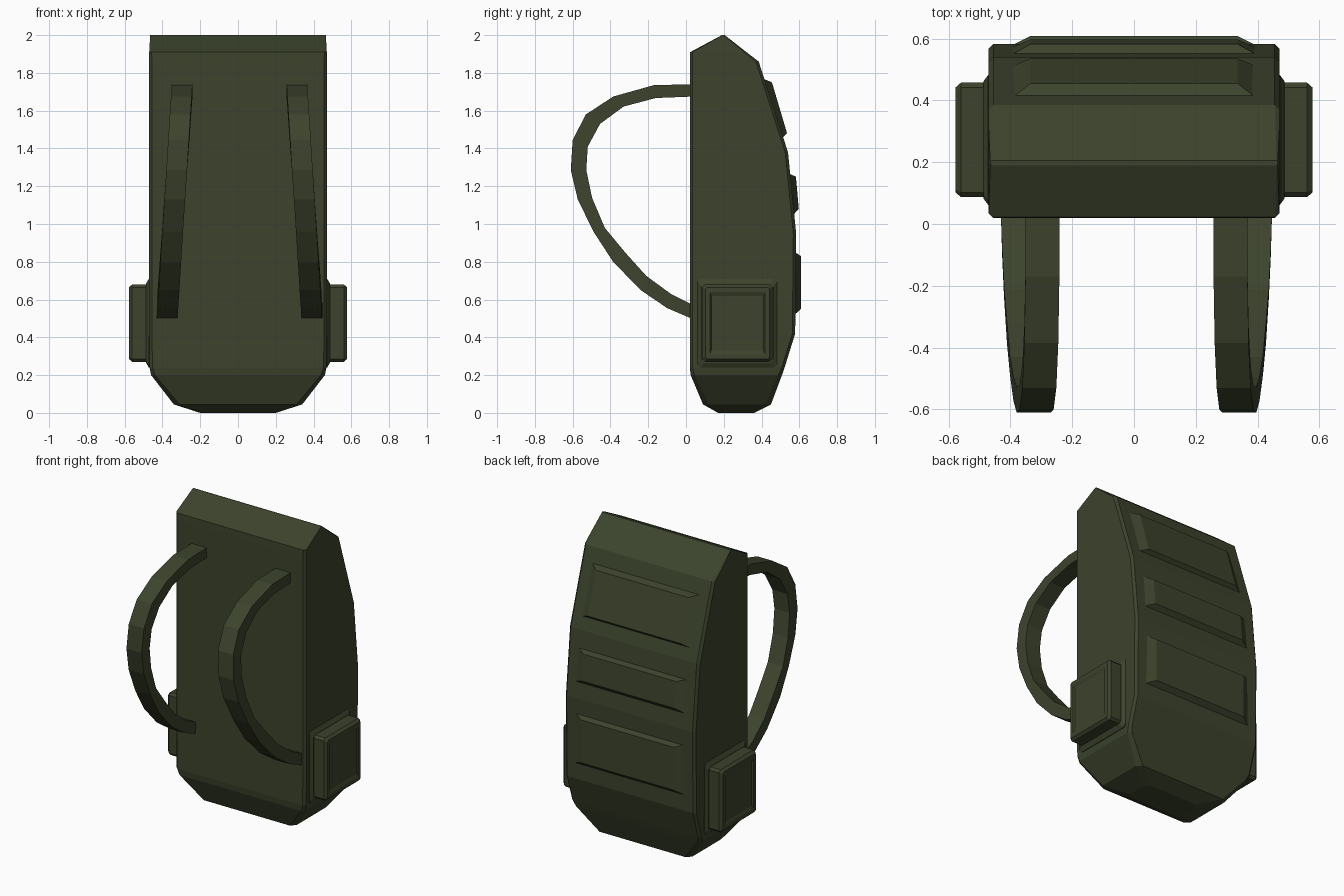
import bpy, bmesh

mat = bpy.data.materials.new("olive_canvas")
mat.diffuse_color = (0.045, 0.056, 0.025, 1)


def loft(name, rings, closed_ends=True):
    """Bridge a list of equal-length point rings into one flat-shaded solid."""
    bm = bmesh.new()
    loops = [[bm.verts.new(p) for p in r] for r in rings]
    n = len(loops[0])
    for a, b in zip(loops, loops[1:]):
        for i in range(n):
            j = (i + 1) % n
            bm.faces.new((a[i], a[j], b[j], b[i]))
    bm.faces.new(loops[0])
    bm.faces.new(loops[-1])
    bmesh.ops.recalc_face_normals(bm, faces=bm.faces)
    me = bpy.data.meshes.new(name)
    bm.to_mesh(me)
    bm.free()
    me.materials.append(mat)
    ob = bpy.data.objects.new(name, me)
    bpy.context.collection.objects.link(ob)
    return ob


def chamfered(u, v0, v1, c):
    """Rectangle -u..u by v0..v1 with cut corners."""
    return [(-u + c, v0), (u - c, v0), (u, v0 + c), (u, v1 - c),
            (u - c, v1), (-u + c, v1), (-u, v1 - c), (-u, v0 + c)]


# Main bag: horizontal sections (z, half width, front y, back y, corner cut)
sections = [(0.0, 0.20, 0.17, 0.36, 0.03), (0.045, 0.34, 0.09, 0.45, 0.03),
            (0.20, 0.46, 0.025, 0.508, 0.02), (0.24, 0.468, 0.02, 0.522, 0.015),
            (0.42, 0.47, 0.02, 0.578, 0.015), (0.95, 0.47, 0.02, 0.583, 0.015),
            (1.38, 0.47, 0.02, 0.54, 0.015), (1.86, 0.47, 0.02, 0.385, 0.015),
            (1.91, 0.47, 0.022, 0.32, 0.012), (2.0, 0.465, 0.19, 0.205, 0.004)]
loft("bag_body", [[(x, y, z) for x, y in chamfered(w, y0, y1, c)]
                  for z, w, y0, y1, c in sections])

# Raised back panels: base (y, z) top and bottom, raised (y, z) top and bottom
panels = [((0.395, 1.775), (0.505, 1.45), (0.455, 1.75), (0.535, 1.48)),
          ((0.54, 1.27), (0.565, 1.045), (0.582, 1.25), (0.597, 1.08)),
          ((0.57, 0.855), (0.57, 0.515), (0.608, 0.83), (0.608, 0.55))]
for k, (bt, bb, rt, rb) in enumerate(panels):
    loft(f"back_panel_{k + 1}",
         [[(-w, *t), (w, *t), (w, *b), (-w, *b)]
          for w, t, b in ((0.41, bt, bb), (0.335, rt, rb))])

# Side pockets: (x, half y, half z, corner cut) around a centre, mirrored
pocket = [(0.45, 0.21, 0.235, 0.015), (0.472, 0.21, 0.235, 0.015),
          (0.487, 0.19, 0.21, 0.015), (0.487, 0.185, 0.205, 0.015),
          (0.56, 0.185, 0.205, 0.015), (0.577, 0.17, 0.19, 0.01),
          (0.577, 0.145, 0.165, 0.005), (0.569, 0.138, 0.145, 0.005)]
for side, s in (("left", -1), ("right", 1)):
    loft(f"{side}_pocket", [[(s * x, 0.272 + y, 0.475 + z) for y, z in chamfered(hy, -hz, hz, c)]
                            for x, hy, hz, c in pocket])

# Shoulder straps: outer and inner (y, z) curves, leaning outward toward the bottom
outer = [(0.04, 1.74), (-0.17, 1.735), (-0.385, 1.675), (-0.53, 1.58), (-0.60, 1.445),
         (-0.61, 1.285), (-0.573, 1.13), (-0.49, 0.96), (-0.386, 0.80), (-0.24, 0.65),
         (-0.10, 0.555), (0.04, 0.495)]
inner = [(0.04, 1.675), (-0.16, 1.667), (-0.33, 1.622), (-0.455, 1.53), (-0.52, 1.41),
         (-0.528, 1.286), (-0.497, 1.138), (-0.43, 0.98), (-0.32, 0.847), (-0.21, 0.725),
         (-0.08, 0.63), (0.04, 0.57)]
for side, s in (("left", -1), ("right", 1)):
    rings = []
    for o, i in zip(outer, inner):
        cx = 0.008 + s * (0.303 + 0.068 * (1.72 - (o[1] + i[1]) / 2))
        rings.append([(cx - 0.055, *o), (cx + 0.055, *o), (cx + 0.055, *i), (cx - 0.055, *i)])
    loft(f"{side}_shoulder_strap", rings)
